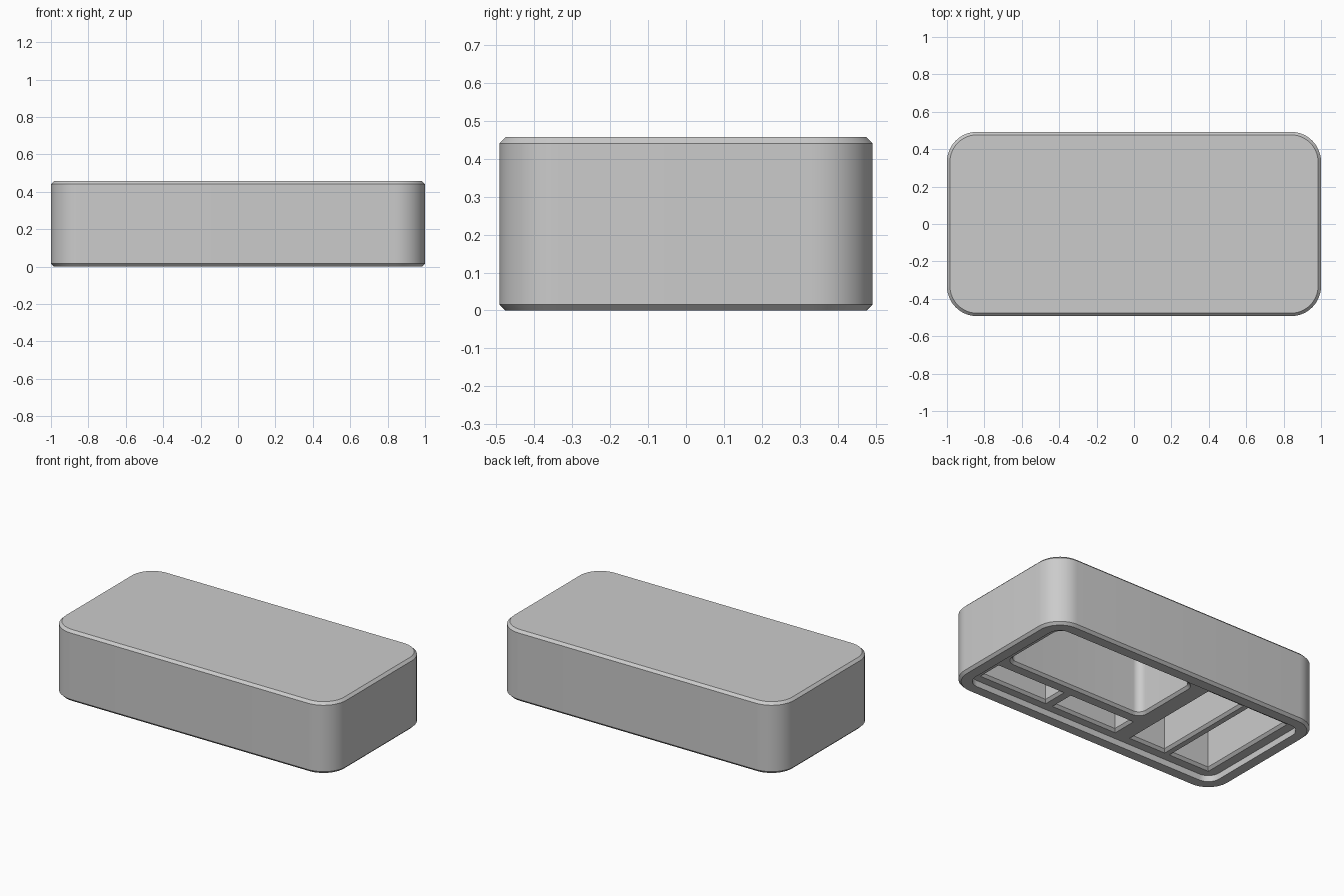
import bpy
import bmesh
import math

cube = bpy.data.objects.get("Cube")
if cube:
    bpy.data.objects.remove(cube, do_unlink=True)

HEIGHT = 0.457
BEVEL = 0.016
RECESS = 0.04      # depth of the stepped recess under the body
CEILING = 0.42     # top of the pockets
LIP = 0.016        # chamfer round each pocket mouth

grey = bpy.data.materials.new("plain grey")
grey.use_nodes = True
colour = (0.6, 0.6, 0.6, 1)
grey.diffuse_color = colour
grey.node_tree.nodes["Principled BSDF"].inputs["Base Color"].default_value = colour


def outline(x0, x1, y0, y1, r, steps=12):
    """Rectangle with rounded corners, counter-clockwise."""
    if r <= 0:
        return [(x0, y0), (x1, y0), (x1, y1), (x0, y1)]
    centres = [(x1 - r, y1 - r), (x0 + r, y1 - r), (x0 + r, y0 + r), (x1 - r, y0 + r)]
    points = []
    for quarter, (cx, cy) in enumerate(centres):
        for i in range(steps + 1):
            a = (quarter + i / steps) * math.pi / 2
            points.append((cx + r * math.cos(a), cy + r * math.sin(a)))
    return points


def block(name, x0, x1, y0, y1, r, levels):
    """Solid stacked from levels of (z, inset)."""
    bm = bmesh.new()
    rings = []
    for z, d in levels:
        pts = outline(x0 + d, x1 - d, y0 + d, y1 - d, r - d if r else 0)
        rings.append([bm.verts.new((x, y, z)) for x, y in pts])
    n = len(rings[0])
    for low, high in zip(rings, rings[1:]):
        for i in range(n):
            j = (i + 1) % n
            bm.faces.new((low[i], low[j], high[j], high[i]))
    bm.faces.new(rings[0][::-1])
    bm.faces.new(rings[-1])
    bmesh.ops.recalc_face_normals(bm, faces=bm.faces)
    mesh = bpy.data.meshes.new(name)
    bm.to_mesh(mesh)
    bm.free()
    mesh.materials.append(grey)
    obj = bpy.data.objects.new(name, mesh)
    bpy.context.collection.objects.link(obj)
    return obj


# Body with chamfered top and bottom edges
body = block("case_body", -1, 1, -0.4925, 0.4925, 0.16,
             [(0, BEVEL), (BEVEL, 0), (HEIGHT - BEVEL, 0), (HEIGHT, BEVEL)])

# Recess inside the bottom rim
cutters = [block("recess_cutter", -0.92, 0.92, -0.412, 0.412, 0.08,
                 [(-0.05, 0), (RECESS, 0)])]

# Pockets: x range, y range, corner radius
pockets = [
    (-0.16, 0.86, -0.135, 0.36, 0.065),    # large tray
    (0.365, 0.86, -0.36, -0.195, 0),       # small tray
    (-0.16, 0.315, -0.36, -0.195, 0),      # small tray
    (-0.53, -0.265, -0.355, 0.355, 0),     # narrow tray
    (-0.86, -0.565, -0.355, 0.355, 0),     # end tray
]
for x0, x1, y0, y1, r in pockets:
    cutters.append(block("pocket_cutter", x0, x1, y0, y1, r,
                         [(-0.02, 0), (RECESS, 0), (RECESS + LIP, LIP), (CEILING, LIP)]))

# Cut, then remove the cutters
bpy.ops.object.select_all(action='DESELECT')
body.select_set(True)
bpy.context.view_layer.objects.active = body
for cutter in cutters:
    cutter.hide_render = True
    mod = body.modifiers.new("cut", 'BOOLEAN')
    mod.operation = 'DIFFERENCE'
    mod.solver = 'EXACT'
    mod.object = cutter
    bpy.ops.object.modifier_apply(modifier=mod.name)
for cutter in cutters:
    bpy.data.objects.remove(cutter, do_unlink=True)

bpy.ops.object.shade_smooth_by_angle(angle=math.radians(30))
